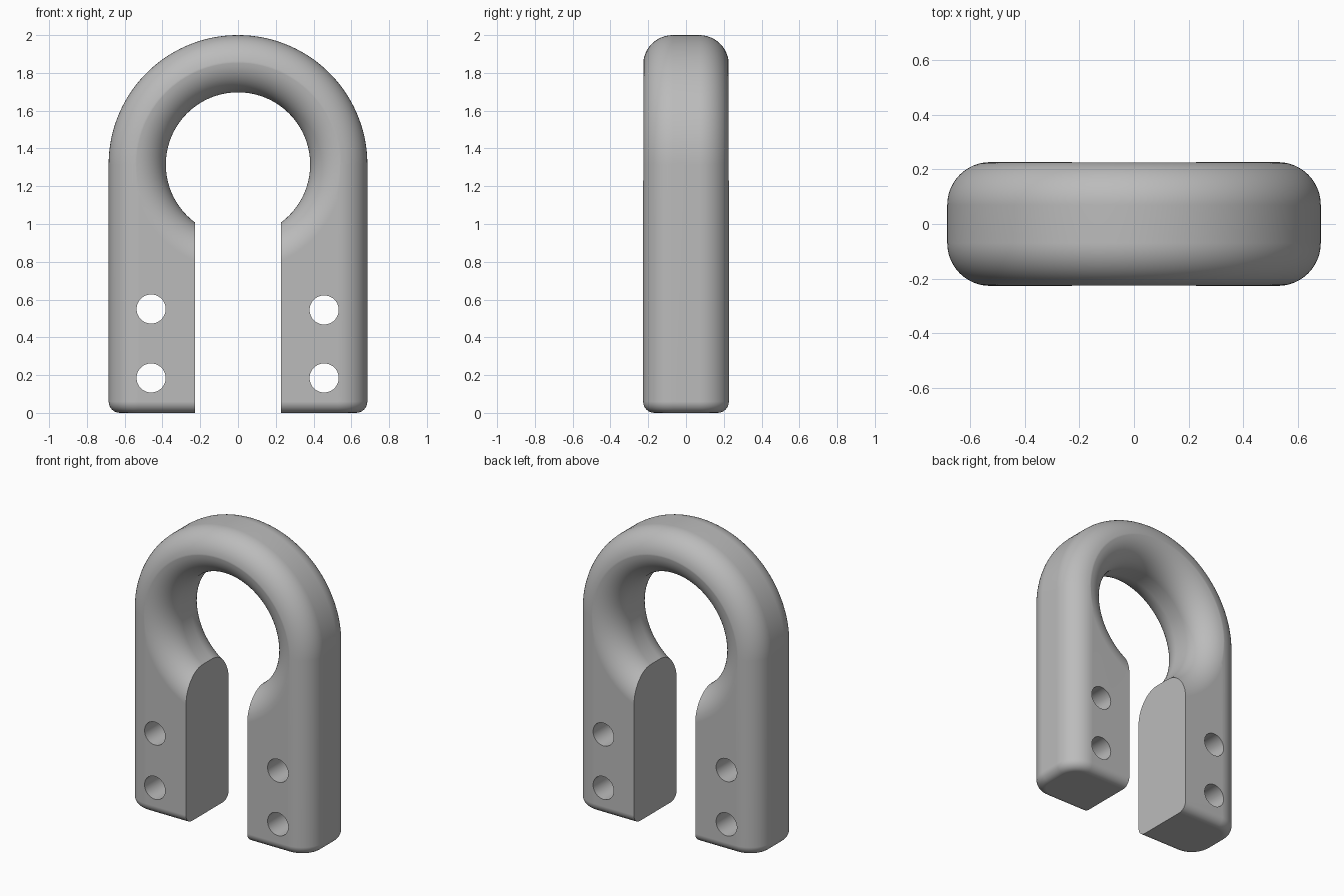
import bpy, bmesh, math

cube = bpy.data.objects.get("Cube")
if cube:
    bpy.data.objects.remove(cube, do_unlink=True)

HALF_W, HALF_D = 0.685, 0.227        # half width and half depth
CENTRE_Z = 2.0 - HALF_W              # centre of the arch and the ring hole
HOLE_R, GAP = 0.382, 0.228           # ring hole radius, half width of the slot
OUTER_FILLET, INNER_FILLET, FOOT_FILLET = 0.157, 0.175, 0.06

grey = bpy.data.materials.new("plain grey")
grey.use_nodes = True
colour = (0.5, 0.5, 0.5, 1)
grey.diffuse_color = colour
grey.node_tree.nodes["Principled BSDF"].inputs["Base Color"].default_value = colour


def make_object(name, bm):
    bmesh.ops.recalc_face_normals(bm, faces=bm.faces)
    mesh = bpy.data.meshes.new(name)
    bm.to_mesh(mesh)
    bm.free()
    mesh.materials.append(grey)
    obj = bpy.data.objects.new(name, mesh)
    bpy.context.collection.objects.link(obj)
    return obj


def arch_body():
    """Arch outline pushed through its depth, rounded outside and at the feet."""
    bm = bmesh.new()
    steps = 96
    outline = [(-HALF_W, 0), (HALF_W, 0)]
    outline += [(HALF_W * math.cos(math.pi * i / steps),
                 CENTRE_Z + HALF_W * math.sin(math.pi * i / steps))
                for i in range(steps + 1)]
    face = bm.faces.new([bm.verts.new((x, -HALF_D, z)) for x, z in outline])
    result = bmesh.ops.extrude_face_region(bm, geom=[face])
    moved = [v for v in result["geom"] if isinstance(v, bmesh.types.BMVert)]
    bmesh.ops.translate(bm, vec=(0, 2 * HALF_D, 0), verts=moved)
    rim = [e for e in bm.edges
           if abs(e.verts[0].co.y - e.verts[1].co.y) < 0.001
           and max(v.co.z for v in e.verts) > 0.001]
    bmesh.ops.bevel(bm, geom=rim, offset=OUTER_FILLET, offset_type='OFFSET',
                    segments=12, profile=0.5, affect='EDGES')
    foot = [e for e in bm.edges if all(v.co.z < 0.001 for v in e.verts)]
    bmesh.ops.bevel(bm, geom=foot, offset=FOOT_FILLET, offset_type='OFFSET',
                    segments=6, profile=0.5, affect='EDGES')
    return make_object("arch_shackle", bm)


def ring_cutter():
    """Turned cutter whose flared ends round the rim of the ring hole."""
    bm = bmesh.new()
    steps, sides = 14, 128
    flare = [(HOLE_R + INNER_FILLET * (1 - math.cos(a)),
              HALF_D - INNER_FILLET * (1 - math.sin(a)))
             for a in (math.pi / 2 * i / steps for i in range(steps + 1))]
    flare.append((HOLE_R + INNER_FILLET, HALF_D + 0.1))
    profile = [(r, -y) for r, y in reversed(flare)] + flare
    rings = [[bm.verts.new((r * math.cos(math.tau * i / sides), y,
                            CENTRE_Z + r * math.sin(math.tau * i / sides)))
              for i in range(sides)] for r, y in profile]
    for a, b in zip(rings, rings[1:]):
        for i in range(sides):
            j = (i + 1) % sides
            bm.faces.new((a[i], a[j], b[j], b[i]))
    bm.faces.new(rings[0])
    bm.faces.new(rings[-1])
    return make_object("ring_cutter", bm)


def slot_cutter():
    bm = bmesh.new()
    bmesh.ops.create_cube(bm, size=1)
    height = CENTRE_Z - 0.15 + 0.2
    bmesh.ops.scale(bm, vec=(2 * GAP, 1, height), verts=bm.verts)
    bmesh.ops.translate(bm, vec=(0, 0, height / 2 - 0.2), verts=bm.verts)
    return make_object("slot_cutter", bm)


def bolt_hole_cutter(x, z):
    bpy.ops.mesh.primitive_cylinder_add(vertices=48, radius=0.077, depth=1,
                                        location=(x, 0, z),
                                        rotation=(math.pi / 2, 0, 0))
    obj = bpy.context.object
    obj.name = "bolt_hole_cutter"
    obj.data.materials.append(grey)
    return obj


# Body with ring hole, slot and bolt holes cut out
body = arch_body()
cutters = [ring_cutter(), slot_cutter()]
for x, z in ((-0.46, 0.185), (-0.46, 0.55), (0.456, 0.185), (0.456, 0.545)):
    cutters.append(bolt_hole_cutter(x, z))

bpy.ops.object.select_all(action='DESELECT')
body.select_set(True)
bpy.context.view_layer.objects.active = body
for cutter in cutters:
    cutter.hide_render = True
    cut = body.modifiers.new("cut", 'BOOLEAN')
    cut.operation = 'DIFFERENCE'
    cut.solver = 'EXACT'
    cut.object = cutter
    bpy.ops.object.modifier_apply(modifier=cut.name)
    bpy.data.objects.remove(cutter, do_unlink=True)

# Smooth fillets, crisp cut edges, flat faces kept flat
bpy.ops.object.shade_smooth_by_angle(angle=math.radians(30))
weighted = body.modifiers.new("weighted_normals", 'WEIGHTED_NORMAL')
weighted.keep_sharp = True
